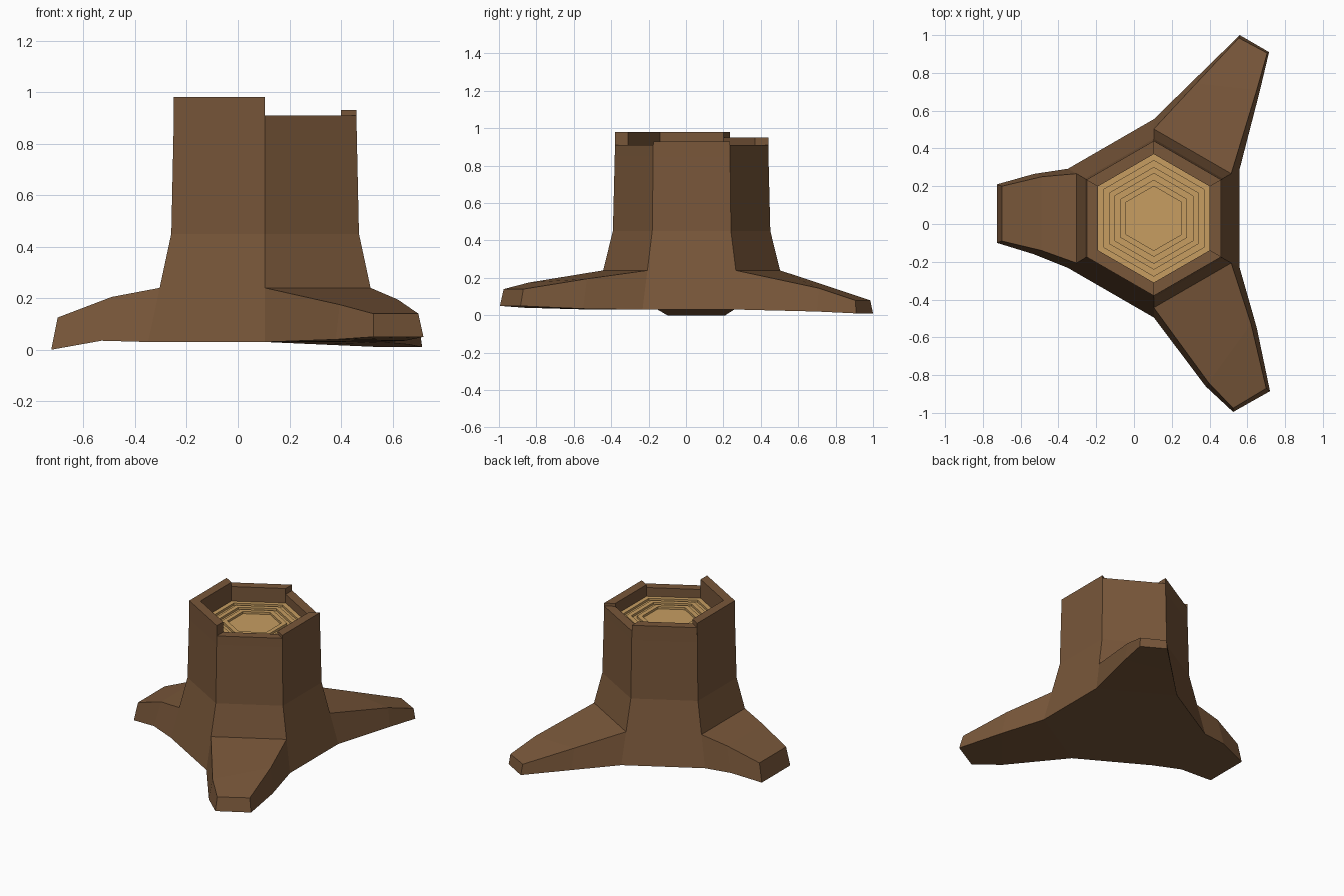
import bpy
from math import cos, sin, radians

if "Cube" in bpy.data.objects:
    bpy.data.objects.remove(bpy.data.objects["Cube"])

CX, CY = 0.105, 0.03   # trunk axis
FLOOR = 0.85


def material(name, rgb):
    m = bpy.data.materials.new(name)
    m.diffuse_color = (*rgb, 1)
    m.use_nodes = True
    m.node_tree.nodes["Principled BSDF"].inputs["Base Color"].default_value = m.diffuse_color
    return m


BARK = material("bark", (0.19, 0.095, 0.042))
WOOD = material("cut_wood", (0.57, 0.34, 0.12))


def corner(r, z, deg):
    return (CX + r * cos(radians(deg)), CY + r * sin(radians(deg)), z)


def hexagon(r, z):
    return [corner(r, z, 60 * k - 30) for k in range(6)]


def make(name, quads, mat):
    """Mesh from a list of polygons, welding shared corners."""
    index, faces = {}, []
    for poly in quads:
        faces.append([index.setdefault(tuple(round(c, 4) for c in p), len(index)) for p in poly])
    mesh = bpy.data.meshes.new(name)
    mesh.from_pydata(list(index), [], faces)
    mesh.materials.append(mat)
    ob = bpy.data.objects.new(name, mesh)
    bpy.context.collection.objects.link(ob)
    return ob


def loft(sections, skip=()):
    """Quads between successive closed sections."""
    out = []
    for a, b in zip(sections, sections[1:]):
        n = len(a)
        out += [[a[j], a[(j + 1) % n], b[(j + 1) % n], b[j]] for j in range(n) if j not in skip]
    return out


# Trunk: hexagonal, flared at the bottom, open where the roots join
base, shoulder = hexagon(0.525, 0.03), hexagon(0.473, 0.24)
trunk = loft([base, shoulder], skip=(1, 3, 5))
trunk += loft([shoulder, hexagon(0.421, 0.45), hexagon(0.411, FLOOR)])
trunk.append(base[::-1])
make("trunk", trunk, BARK)

# Broken rim: one mitred wall per side, each with its own height
heights = [0.93, 0.91, 0.95, 0.98, 0.98, 0.91]
rim = []
for k, h in enumerate(heights):
    a0, a1 = 60 * k - 30, 60 * k + 30

    def o(a, z):
        return corner(0.411 if z == FLOOR else 0.41, z, a)

    def i(a, z):
        return corner(0.34, z, a)

    rim.append([o(a0, FLOOR), o(a1, FLOOR), o(a1, h), o(a0, h)])
    rim.append([o(a0, h), o(a1, h), i(a1, h), i(a0, h)])
    rim.append([i(a1, FLOOR), i(a0, FLOOR), i(a0, h), i(a1, h)])
    before, after = heights[k - 1], heights[(k + 1) % 6]
    if after < h:
        rim.append([o(a1, after), i(a1, after), i(a1, h), o(a1, h)])
    if before < h:
        rim.append([i(a0, before), o(a0, before), o(a0, h), i(a0, h)])
make("rim", rim, BARK)

# Growth rings: stepped concentric hexagons
profile, level = [(0.34, FLOOR)], FLOOR
for r in (0.306, 0.272, 0.238, 0.204, 0.17):
    profile.append((r, level))
    level = 2 * FLOOR - 0.015 - level
    profile.append((r, level))
rings = [hexagon(r, z) for r, z in profile]
make("growth_rings", loft(rings) + [rings[-1]], WOOD)

# Roots: trunk side, middle and tip sections, each (bottom, bottom, top, top)
roots = {
    "left_root": (3, [
        [(-0.53, 0.265, 0.035), (-0.53, -0.16, 0.035), (-0.49, -0.14, 0.205), (-0.49, 0.25, 0.205)],
        [(-0.725, 0.21, 0.0), (-0.725, -0.10, 0.0), (-0.70, -0.09, 0.125), (-0.70, 0.20, 0.125)]]),
    "back_root": (1, [
        [(0.665, 0.70, 0.02), (0.33, 0.775, 0.02), (0.33, 0.745, 0.16), (0.65, 0.71, 0.145)],
        [(0.715, 0.91, 0.01), (0.56, 1.0, 0.01), (0.555, 0.985, 0.08), (0.705, 0.905, 0.08)]]),
    "front_root": (5, [
        [(0.38, -0.86, 0.04), (0.65, -0.55, 0.035), (0.62, -0.53, 0.195), (0.395, -0.84, 0.175)],
        [(0.525, -0.995, 0.05), (0.72, -0.885, 0.05), (0.70, -0.87, 0.14), (0.525, -0.975, 0.14)]]),
}
for name, (k, outer) in roots.items():
    n = (k + 1) % 6
    sections = [[base[k], base[n], shoulder[n], shoulder[k]]] + outer
    make(name, loft(sections) + [sections[-1]], BARK)
